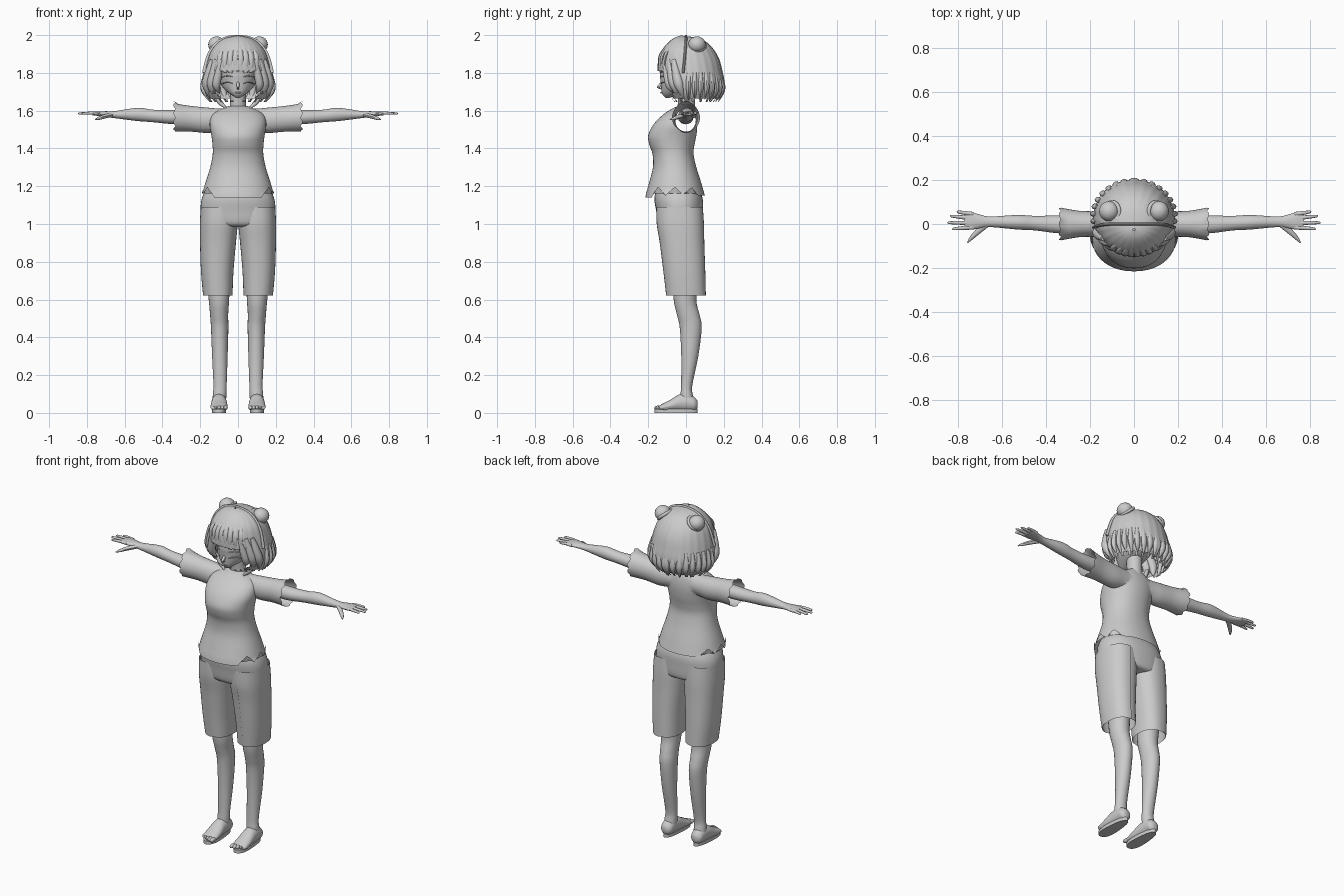
import bpy, bmesh, math
from mathutils import Vector

if "Cube" in bpy.data.objects:
    bpy.data.objects.remove(bpy.data.objects["Cube"])

grey = bpy.data.materials.new("plain_grey")
grey.use_nodes = True
grey.diffuse_color = (0.6, 0.6, 0.6, 1)
grey.node_tree.nodes["Principled BSDF"].inputs["Base Color"].default_value = (0.6, 0.6, 0.6, 1)
X, Y, Z = Vector((1, 0, 0)), Vector((0, 1, 0)), Vector((0, 0, 1))
parts = []


def smooth_rows(rows, steps):
    """Catmull-Rom interpolation of the section rows."""
    out, last = [], len(rows) - 1
    for i in range(last):
        a, b, c, d = (rows[max(0, min(last, k))] for k in (i - 1, i, i + 1, i + 2))
        for s in range(steps):
            t = s / steps
            out.append([q + 0.5 * t * (r - p + t * (2 * p - 5 * q + 4 * r - w + t * (3 * (q - r) + w - p)))
                        for p, q, r, w in zip(a, b, c, d)])
    return out + [list(rows[last])]


def loft(bm, rows, axis=None, side=X, seg=24, power=2, steps=4, caps=True, ridge=None):
    """Skin sections (x, y, z, radius along side, other radius)."""
    rows = smooth_rows(rows, steps)
    pts = [Vector(r[:3]) for r in rows]
    rings = []
    for i, (p, r) in enumerate(zip(pts, rows)):
        t = axis or (pts[min(i + 1, len(pts) - 1)] - pts[max(i - 1, 0)]).normalized()
        v = t.cross(side).normalized()
        u = v.cross(t)
        ring = []
        for j in range(seg):
            a = math.tau * j / seg
            c, s = math.cos(a), math.sin(a)
            k = ridge(a, p.z) if ridge else 1
            cu = math.copysign(abs(c) ** (2 / power), c)
            sv = math.copysign(abs(s) ** (2 / power), s)
            ring.append(bm.verts.new(p + k * (u * cu * max(r[3], .001) + v * sv * max(r[4], .001))))
        rings.append(ring)
    for a, b in zip(rings, rings[1:]):
        for j in range(seg):
            k = (j + 1) % seg
            bm.faces.new((a[j], a[k], b[k], b[j]))
    if caps:
        bm.faces.new(rings[0][::-1])
        bm.faces.new(rings[-1])


def ball(bm, centre, size):
    new = bmesh.ops.create_uvsphere(bm, u_segments=20, v_segments=12, radius=1)["verts"]
    for v in new:
        v.co = Vector(centre) + Vector(a * b for a, b in zip(v.co, size))


def finish(name, bm, mirror=False):
    me = bpy.data.meshes.new(name)
    bm.to_mesh(me)
    bm.free()
    me.materials.append(grey)
    ob = bpy.data.objects.new(name, me)
    bpy.context.collection.objects.link(ob)
    if mirror:
        ob.modifiers.new("mirror", "MIRROR").use_mirror_merge = False
    parts.append(ob)
    return ob


def part(name, rows, mirror=False, **kw):
    bm = bmesh.new()
    loft(bm, rows, **kw)
    return finish(name, bm, mirror)


def body(*rows):
    """Rows (z, half width, front y, back y) as sections."""
    return [(0, (f + b) / 2, z, w, (b - f) / 2) for z, w, f, b in rows]


# Shirt: hollow torso joined with a sleeve tunnel, then jagged hems
shirt = part("shirt", body((1.15, .192, -.215, .1), (1.22, .172, -.195, .08), (1.3, .147, -.175, .055),
                           (1.37, .134, -.177, .04), (1.42, .135, -.194, .045), (1.47, .141, -.2, .055),
                           (1.53, .15, -.17, .06), (1.58, .135, -.12, .055), (1.61, .085, -.075, .045),
                           (1.625, .05, -.04, .04)), axis=Z, seg=64, power=2.15)
half = [(.08, 0, 1.55, .052, .06), (.16, 0, 1.549, .057, .067), (.25, 0, 1.557, .06, .068), (.33, 0, 1.563, .074, .074)]
sleeve = part("sleeve_tunnel", [(-r[0], *r[1:]) for r in half[::-1]] + half, axis=X, side=Y, seg=48)
mod = shirt.modifiers.new("join", "BOOLEAN")
mod.operation, mod.solver, mod.object = "UNION", "EXACT", sleeve
joined = bpy.data.meshes.new_from_object(shirt.evaluated_get(bpy.context.evaluated_depsgraph_get()))
shirt.modifiers.clear()
shirt.data = joined
parts.remove(sleeve)
bpy.data.objects.remove(sleeve)
bm = bmesh.new()
bm.from_mesh(joined)
bmesh.ops.delete(bm, geom=[f for f in bm.faces if len(f.verts) > 30 or abs(f.normal.x) > .99 and abs(f.calc_center_median().x) > .329
                           or f.normal.z < -.99 and f.calc_center_median().z < 1.151], context="FACES")
for v in bm.verts:
    if v.co.z < 1.151:
        ang = abs(math.degrees(math.atan2(v.co.y + .06, abs(v.co.x))))
        v.co.z += .05 * abs(((ang / 14) % 2) - 1) if ang < 42 else -.01 * (v.co.y < 0)
    elif abs(v.co.x) > .329:
        ang = math.atan2(v.co.z - 1.563, v.co.y)
        v.co.x += math.copysign(.012 * math.sin(5 * ang), v.co.x)
        v.co.z += .014 * max(0, math.sin(ang)) ** 4
bm.to_mesh(joined)
bm.free()

# Shorts: hips, two wide legs and raised outer panels
part("shorts_hips", body((.985, .13, -.11, .06), (1.0, .18, -.145, .085), (1.07, .197, -.158, .09),
                         (1.14, .19, -.167, .087), (1.22, .15, -.15, .05)), axis=Z, seg=48, power=2.3)
trouser = [(.105, 0, .622, .076, .1), (.108, -.009, .75, .084, .106), (.104, -.021, .9, .093, .113),
           (.1, -.03, 1, .098, .12), (.098, -.034, 1.09, .095, .118)]
part("shorts_legs", trouser, True, axis=Z, seg=40, power=2.3, caps=False)
bm = bmesh.new()
loft(bm, [(*r[:3], r[3] + .004, r[4] + .005) for r in trouser], axis=Z, seg=40, power=2.3, caps=False)
bmesh.ops.delete(bm, geom=[f for f in bm.faces if f.calc_center_median().x < .105], context="FACES")
finish("shorts_side_panels", bm, True)

# Lower legs and feet
part("legs", [(.105, 0, .75, .065, .07), (.101, -.005, .6, .054, .06), (.1, .012, .52, .048, .06),
              (.097, .025, .45, .046, .058), (.096, .02, .3, .041, .045), (.095, .004, .15, .035, .03),
              (.097, .003, .1, .036, .032), (.1, .008, .05, .036, .04)], True, axis=Z)
bm = bmesh.new()
loft(bm, [(.1, .06, .045, .018, .02), (.1, .045, .047, .034, .036), (.1, .01, .055, .038, .047),
          (.1, -.04, .052, .041, .044), (.1, -.085, .038, .045, .03), (.1, -.13, .028, .045, .017),
          (.1, -.14, .026, .038, .012)], axis=-Y)
for i in range(5):
    ball(bm, (.066 + .017 * i, -.145 + .0022 * i * i, .027), (.012 - .001 * i, .023, .012))
finish("feet", bm, True)
bm = bmesh.new()
outline = [(.1 + (.036 + .01 * math.sin(a) ** 2 - .008 * math.sin(a)) * math.cos(a), -.053 + .114 * math.sin(a))
           for a in (math.tau * i / 32 for i in range(32))]
base = bm.faces.new([bm.verts.new((x, y, 0)) for x, y in outline])
top = bmesh.ops.extrude_face_region(bm, geom=[base])["geom"]
bmesh.ops.translate(bm, verts=[v for v in top if isinstance(v, bmesh.types.BMVert)], vec=(0, 0, .02))
bmesh.ops.recalc_face_normals(bm, faces=bm.faces)
finish("sandal_soles", bm, True)

# Arms with hands
part("arms", [(.2, 0, 1.572, .04, .04), (.33, -.002, 1.566, .041, .038), (.45, .004, 1.572, .033, .033),
              (.53, .008, 1.58, .033, .035), (.65, .01, 1.579, .024, .019), (.7, .012, 1.582, .031, .015),
              (.74, .014, 1.584, .04, .012), (.77, .014, 1.584, .036, .009)], True, axis=X, side=Y)
bm = bmesh.new()
for y, tip_x, tip_y in ((.045, .805, .055), (.026, .835, .036), (.005, .845, .006), (-.015, .825, -.022)):
    loft(bm, [(.73, y, 1.584, .01, .009), ((.73 + tip_x) / 2, (y + tip_y) / 2, 1.587, .009, .008),
              (tip_x - .006, tip_y, 1.585, .006, .006), (tip_x, tip_y, 1.584, .001, .001)], side=Y, seg=10)
loft(bm, [(.67, 0, 1.578, .016, .012), (.71, -.035, 1.568, .013, .011), (.74, -.065, 1.558, .009, .008),
          (.756, -.086, 1.552, .002, .002)], side=Y, seg=10)
finish("fingers", bm, True)

# Neck, head and face
part("neck", [(0, .01, 1.56, .055, .045), (0, .005, 1.63, .042, .042), (0, 0, 1.71, .042, .045)], axis=Z)
part("head", [(0, -.1, 1.667, .008, .008), (0, -.072, 1.688, .042, .054), (0, -.035, 1.72, .078, .096),
              (0, -.012, 1.76, .1, .123), (0, 0, 1.8, .11, .138), (0, .01, 1.86, .118, .135),
              (0, .02, 1.92, .1, .11), (0, .03, 1.95, .06, .07)], axis=Z, seg=36)
part("nose", [(0, -.124, 1.76, .004, .004), (0, -.137, 1.735, .009, .009), (0, -.149, 1.724, .005, .005),
              (0, -.128, 1.715, .006, .004)], seg=10)
part("mouth", [(-.016, -.126, 1.696, .002, .002), (0, -.133, 1.694, .004, .004), (.016, -.126, 1.696, .002, .002)],
     side=Y, seg=8)
bm = bmesh.new()
for z in (1.783, 1.748):
    loft(bm, [(.03, -.132, z - .004, .003, .002), (.058, -.117, z + .002, .004, .003), (.085, -.085, z - .006, .003, .002)],
         side=Y, seg=8)
finish("eyelids", bm, True)

# Bobbed hair: ridged cap cut open around the face
bm = bmesh.new()
loft(bm, body((1.645, .15, -.07, .155), (1.69, .178, -.11, .187), (1.75, .186, -.14, .203), (1.81, .178, -.15, .193),
              (1.87, .163, -.147, .177), (1.92, .143, -.128, .15), (1.96, .108, -.095, .112), (1.985, .065, -.063, .06),
              (1.997, .005, -.03, -.02)), axis=Z, seg=120, caps=False,
     ridge=lambda a, z: 1 - (.012 + .05 * max(0, 1.82 - z)) * abs(math.sin(12 * a)))
gone = []
for f in bm.faces:
    c = f.calc_center_median()
    if c.z < 1.812 and c.y < -.07 or c.z < 1.665 and abs(math.sin(12 * math.atan2(c.y - .04, c.x))) > .6:
        gone.append(f)
bmesh.ops.delete(bm, geom=gone, context="FACES")
finish("hair_cap", bm)

# Locks framing the face, loose tips round the back, and thin hanging braids
bm = bmesh.new()
for x, y, low, r in ((.1, -.1, 1.69, .02), (.125, -.075, 1.665, .024), (.15, -.05, 1.66, .024)):
    loft(bm, [(x - .012, y - .015, 1.87, r * .5, r * .5), (x + .005, y, 1.79, r, r), (x + .014, y + .015, 1.73, r, r),
              (x - .004, y + .04, low, .001, .001)], seg=12)
for i in range(9):
    a = math.radians(-8 + i * 12)
    c, s = math.cos(a), math.sin(a)
    loft(bm, [(.17 * c, .035 + .145 * s, 1.8, .012, .012), (.182 * c, .035 + .16 * s, 1.73, .018, .014),
              (.172 * c, .035 + .155 * s, 1.69, .014, .01),
              (.15 * c, .035 + .135 * s, 1.645 + .014 * (i % 2), .001, .001)], seg=10)
loft(bm, [(.12, -.03, 1.7, .01, .01), (.1, -.03, 1.65, .013, .013), (.075, -.035, 1.625, .009, .009),
          (.055, -.04, 1.605, .002, .002)], seg=10)
finish("hair_locks", bm, True)

# Flat fringe, slightly proud of the cap
bm = bmesh.new()
for i in range(4):
    x = .014 + .027 * i
    y = .012 * i * i / 4
    loft(bm, [(x * .5, -.09 + y, 1.955, .008, .006), (x * .95, -.131 + y, 1.9, .015, .01),
              (x, -.141 + y, 1.85, .015, .009), (x, -.136 + y, 1.803 - .004 * (i % 2), .011, .003)], seg=10)
finish("fringe", bm, True)

# Plaited band and the two buns with a coil at the base
part("hair_band", [(.181, -.015, 1.8, .007, .01), (.15, -.005, 1.905, .007, .01), (.09, 0, 1.972, .007, .01),
                   (0, 0, 1.992, .007, .01), (-.09, 0, 1.972, .007, .01), (-.15, -.005, 1.905, .007, .01),
                   (-.181, -.015, 1.8, .007, .01)], side=Y, seg=10, steps=8)
bm = bmesh.new()
ball(bm, (.113, .058, 1.95), (.045, .046, .043))
coil = []
for i in range(17):
    a = math.tau * i / 16
    coil.append((.1 + .033 * math.cos(a), .055 + .045 * math.sin(a), 1.945 - .028 * math.cos(a), .009, .009))
loft(bm, coil, side=Vector((.6, 0, .8)), seg=10, steps=2, caps=False)
finish("hair_buns", bm, True)

# Smooth shading with sharp edges kept
bpy.ops.object.select_all(action="DESELECT")
for ob in parts:
    ob.select_set(True)
bpy.context.view_layer.objects.active = parts[0]
bpy.ops.object.shade_smooth_by_angle(angle=math.radians(40))
